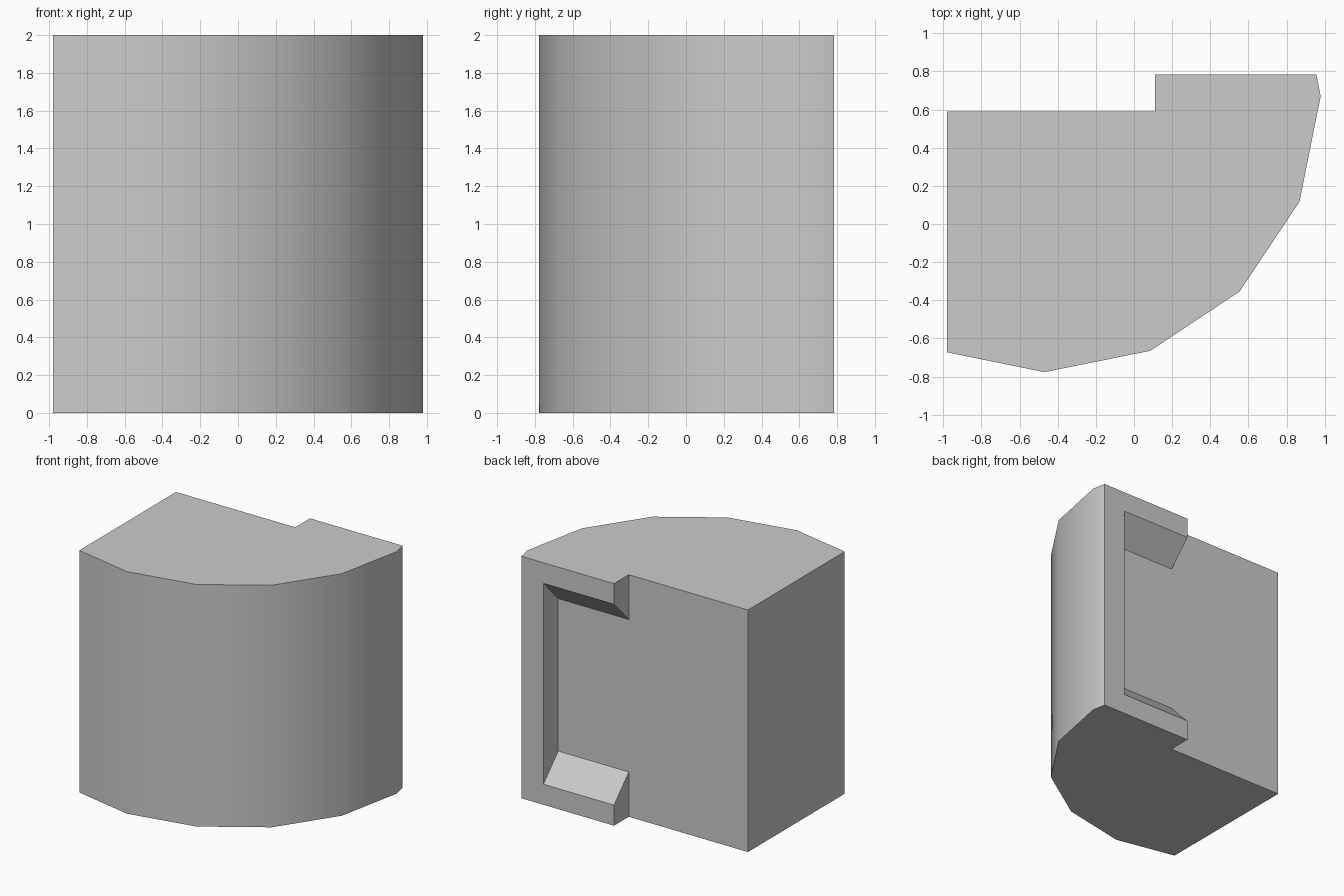
import bpy, bmesh

if "Cube" in bpy.data.objects:
    bpy.data.objects.remove(bpy.data.objects["Cube"])

H = 2.0
STEP_X, RECESS_X = 0.11, 0.755      # open end and closed end of the recess
FLOOR_Y, RIM_Y = 0.59, 0.783        # back panel plane and raised rim plane
Z_OUT, Z_IN = 0.17, 0.37            # recess slopes: height at rim and at panel
LEFT_X, RIM_X = -0.98, 0.957

# left wall, curved front and right side, listed from back left to back right
outline = [(LEFT_X, FLOOR_Y), (LEFT_X, -0.673), (-0.47, -0.777), (0.085, -0.665),
           (0.555, -0.353), (0.868, 0.117), (0.979, 0.67), (RIM_X, RIM_Y)]
profile = outline + [(STEP_X, RIM_Y), (STEP_X, FLOOR_Y)]

bm = bmesh.new()


def face(*points):
    return bm.faces.new([bm.verts.new(p) for p in points])


# top and bottom
for z in (0, H):
    face(*[(x, y, z) for x, y in profile])

# outer walls; the curved ones are smooth
for i, (a, b) in enumerate(zip(outline, outline[1:])):
    face((*a, 0), (*b, 0), (*b, H), (*a, H)).smooth = i > 0


# C-shaped rim around the recess
def rim(x, z):
    return (x, RIM_Y, z)


def panel(x, z):
    return (x, FLOOR_Y, z)


face(rim(RIM_X, 0), rim(RIM_X, H), rim(STEP_X, H), rim(STEP_X, H - Z_OUT),
     rim(RECESS_X, H - Z_OUT), rim(RECESS_X, Z_OUT), rim(STEP_X, Z_OUT), rim(STEP_X, 0))

# back panel running into the recess floor
face(panel(LEFT_X, 0), panel(LEFT_X, H), panel(STEP_X, H), panel(STEP_X, H - Z_IN),
     panel(RECESS_X, H - Z_IN), panel(RECESS_X, Z_IN), panel(STEP_X, Z_IN), panel(STEP_X, 0))

# sloped recess sides and rim ends, bottom then top
for edge, z_out, z_in in ((0, Z_OUT, Z_IN), (H, H - Z_OUT, H - Z_IN)):
    face(rim(STEP_X, z_out), rim(RECESS_X, z_out), panel(RECESS_X, z_in), panel(STEP_X, z_in))
    face(rim(STEP_X, edge), rim(STEP_X, z_out), panel(STEP_X, z_in), panel(STEP_X, edge))

# closed end of the recess
face(rim(RECESS_X, Z_OUT), rim(RECESS_X, H - Z_OUT),
     panel(RECESS_X, H - Z_IN), panel(RECESS_X, Z_IN))

bmesh.ops.remove_doubles(bm, verts=bm.verts, dist=0.0005)
bmesh.ops.recalc_face_normals(bm, faces=bm.faces)

mesh = bpy.data.meshes.new("curved_block")
bm.to_mesh(mesh)
bm.free()
block = bpy.data.objects.new("curved_block", mesh)
bpy.context.collection.objects.link(block)

grey = bpy.data.materials.new("light grey")
grey.diffuse_color = (0.6, 0.6, 0.6, 1)
grey.use_nodes = True
grey.node_tree.nodes["Principled BSDF"].inputs["Base Color"].default_value = grey.diffuse_color
mesh.materials.append(grey)

# smooth curve, sharp corners
bpy.context.view_layer.objects.active = block
block.select_set(True)
bpy.ops.object.shade_smooth_by_angle(angle=0.52)
